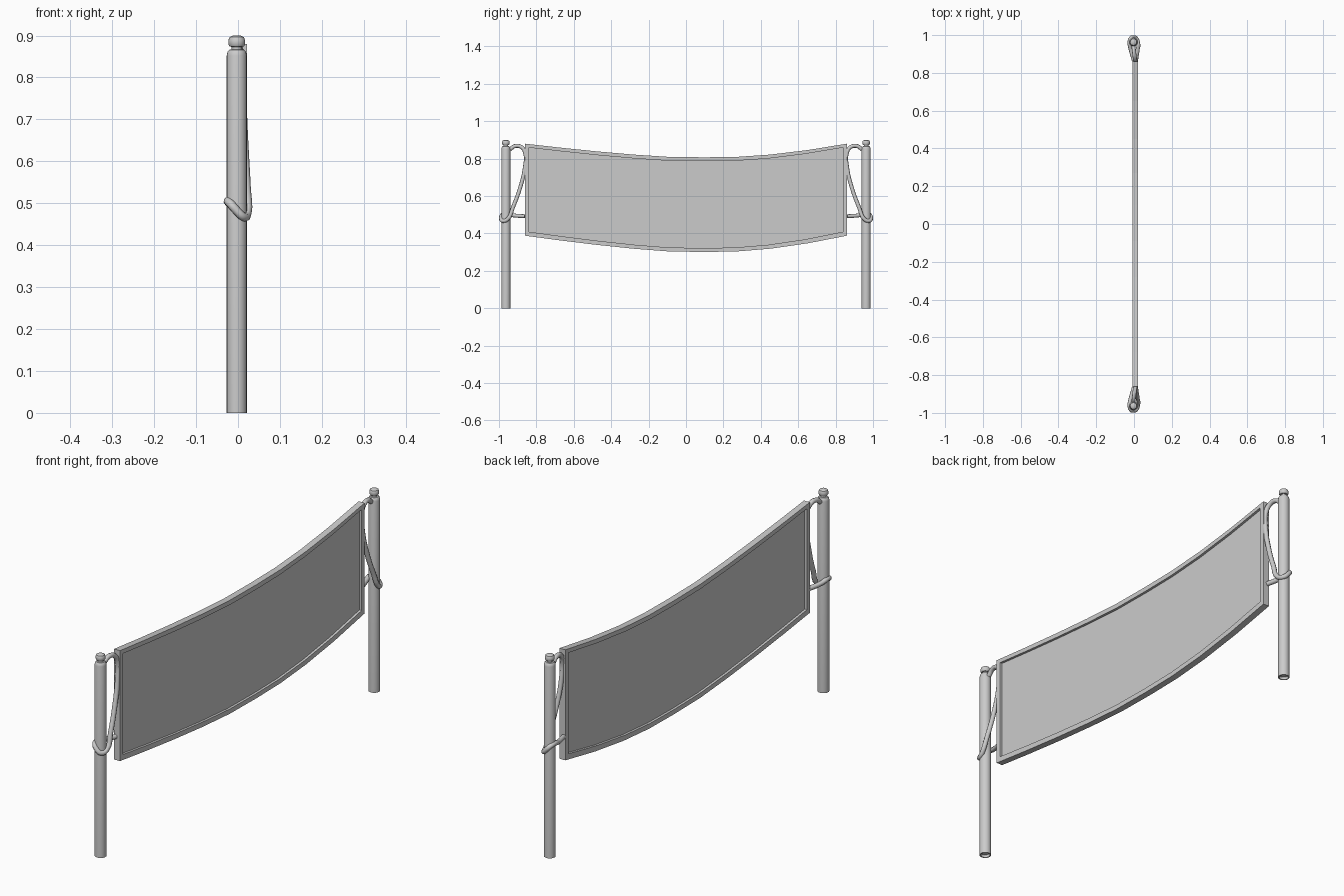
import bpy, bmesh, math

if "Cube" in bpy.data.objects:
    bpy.data.objects.remove(bpy.data.objects["Cube"])

def finish(name, bm, smooth=True):
    bmesh.ops.remove_doubles(bm, verts=bm.verts, dist=1e-5)
    bmesh.ops.recalc_face_normals(bm, faces=bm.faces)
    me = bpy.data.meshes.new(name)
    bm.to_mesh(me)
    bm.free()
    ob = bpy.data.objects.new(name, me)
    bpy.context.collection.objects.link(ob)
    if smooth:
        bpy.ops.object.select_all(action='DESELECT')
        ob.select_set(True)
        bpy.context.view_layer.objects.active = ob
        bpy.ops.object.shade_smooth_by_angle(angle=math.radians(35))
    return ob

# Post with rounded shoulder, neck and cap, shallow recess underneath
PROFILE = [(0, .012), (.019, .012), (.019, 0), (.024, 0), (.024, .852), (.022, .861),
           (.018, .866), (.012, .867), (.012, .873), (.017, .874), (.02, .879),
           (.02, .889), (.017, .896), (.009, .9), (0, .9)]

def post(name, y):
    bm = bmesh.new()
    vs = [bm.verts.new((r - .003, y, z)) for r, z in PROFILE]
    es = [bm.edges.new(p) for p in zip(vs, vs[1:])]
    bmesh.ops.spin(bm, geom=vs + es, cent=(-.003, y, 0), axis=(0, 0, 1),
                   angle=math.tau, steps=20)
    finish(name, bm)

# Rope: hangs off the post top, runs down the net edge, wraps the post, returns
ROPE = [(-.003, .94, .85), (0, .915, .867), (.004, .88, .862), (.008, .86, .83),
        (.010, .862, .75), (.014, .885, .65), (.020, .925, .54), (.022, .955, .475),
        (.012, .983, .468), (-.003, .989, .482), (-.018, .983, .499),
        (-.024, .96, .505), (-.018, .925, .497), (0, .862, .492)]

def rope(name, s):
    cu = bpy.data.curves.new(name, 'CURVE')
    cu.dimensions = '3D'
    cu.bevel_depth = .0105
    cu.bevel_resolution = 2
    cu.resolution_u = 4
    cu.use_fill_caps = True
    sp = cu.splines.new('BEZIER')
    sp.bezier_points.add(len(ROPE) - 1)
    for p, (x, y, z) in zip(sp.bezier_points, ROPE):
        p.co = (x, s * y, z)
        p.handle_left_type = p.handle_right_type = 'AUTO'
    ob = bpy.data.objects.new(name, cu)
    bpy.context.collection.objects.link(ob)

for side, s in (("left", -1), ("right", 1)):
    post(side + "_post", s * .963)
    rope(side + "_rope", s)

# Sagging outline of the net: (y, share of the full sag)
SAG = [(-.861, 0), (-.68, .28), (-.48, .56), (-.28, .80), (-.09, .97),
       (.10, 1), (.27, .97), (.45, .80), (.65, .47), (.861, 0)]

def outline(inset):
    k = (.861 - inset) / .861
    top = [(y * k, .88 - .073 * f - inset) for y, f in SAG]
    low = [(y * k, .388 - .087 * f + inset) for y, f in SAG]
    return top, low

# Border band around the net
bm = bmesh.new()
rings = []
for x, inset in ((-.008, 0), (.021, 0), (.021, .021), (-.008, .021)):
    top, low = outline(inset)
    rings.append([bm.verts.new((x, y, z)) for y, z in top + low[::-1]])
n = len(rings[0])
for a, b in zip(rings, rings[1:] + rings[:1]):
    for i in range(n):
        j = (i + 1) % n
        bm.faces.new((a[i], a[j], b[j], b[i]))
finish("net_border", bm, False)

# Thin net panel set inside the border
bm = bmesh.new()
top, low = outline(.018)
rows = [[bm.verts.new((x, y, z)) for y, z in pts]
        for x, pts in ((.003, top), (.010, top), (.010, low), (.003, low))]
for a, b in zip(rows, rows[1:] + rows[:1]):
    for i in range(len(top) - 1):
        bm.faces.new((a[i], a[i + 1], b[i + 1], b[i]))
finish("net_panel", bm)
